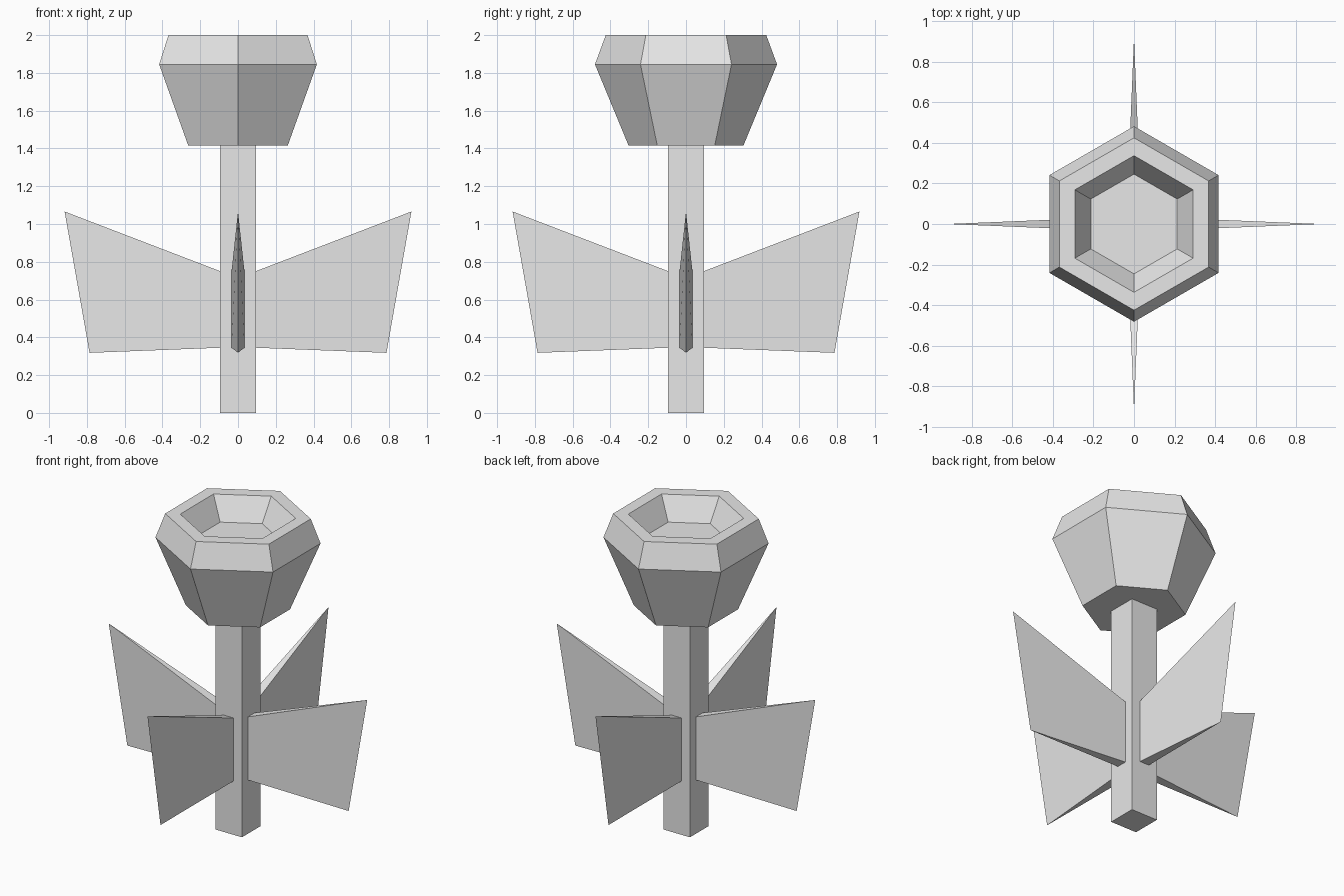
import bpy
import math

cube = bpy.data.objects.get("Cube")
if cube:
    bpy.data.objects.remove(cube, do_unlink=True)

grey = bpy.data.materials.new("light_grey")
grey.use_nodes = True
colour = (0.8, 0.8, 0.8, 1)
grey.diffuse_color = colour
for node in grey.node_tree.nodes:
    if node.type == 'BSDF_PRINCIPLED':
        node.inputs["Base Color"].default_value = colour


def add_part(name, verts, faces, turn=0):
    mesh = bpy.data.meshes.new(name)
    mesh.from_pydata(verts, [], faces)
    mesh.materials.append(grey)
    obj = bpy.data.objects.new(name, mesh)
    obj.rotation_euler.z = turn
    bpy.context.collection.objects.link(obj)
    return obj


def stacked_rings(name, profile, sides, turn=0):
    """Flat-sided solid from (radius, height) rings, capped at both ends."""
    verts = []
    for radius, z in profile:
        for i in range(sides):
            a = math.tau * i / sides + turn
            verts.append((radius * math.cos(a), radius * math.sin(a), z))
    faces = [tuple(reversed(range(sides)))]
    for ring in range(len(profile) - 1):
        low, high = ring * sides, (ring + 1) * sides
        for i in range(sides):
            j = (i + 1) % sides
            faces.append((low + i, low + j, high + j, high + i))
    last = (len(profile) - 1) * sides
    faces.append(tuple(range(last, last + sides)))
    return add_part(name, verts, faces)


# Square stem
half = 0.094
corner = half * math.sqrt(2)
stacked_rings("stem", [(corner, 0), (corner, 1.415)], 4, math.pi / 4)

# Six-sided flower head with a sunken cup
head = [(0.304, 1.415), (0.482, 1.845), (0.425, 2.0), (0.337, 2.0), (0.246, 1.858)]
stacked_rings("flower_head", head, 6, math.pi / 2)

# Four wedge leaves, thick at the stem and sharp at the outer edge
t = 0.034
leaf_verts = [(half, -t, 0.345), (half, t, 0.345), (half, t, 0.75), (half, -t, 0.75),
              (0.786, 0, 0.318), (0.918, 0, 1.066)]
leaf_faces = [(0, 3, 2, 1), (0, 4, 5, 3), (1, 2, 5, 4), (0, 1, 4), (3, 5, 2)]
for i, side in enumerate(("left", "back", "right", "front")):
    add_part(side + "_leaf", leaf_verts, leaf_faces, i * math.pi / 2)
